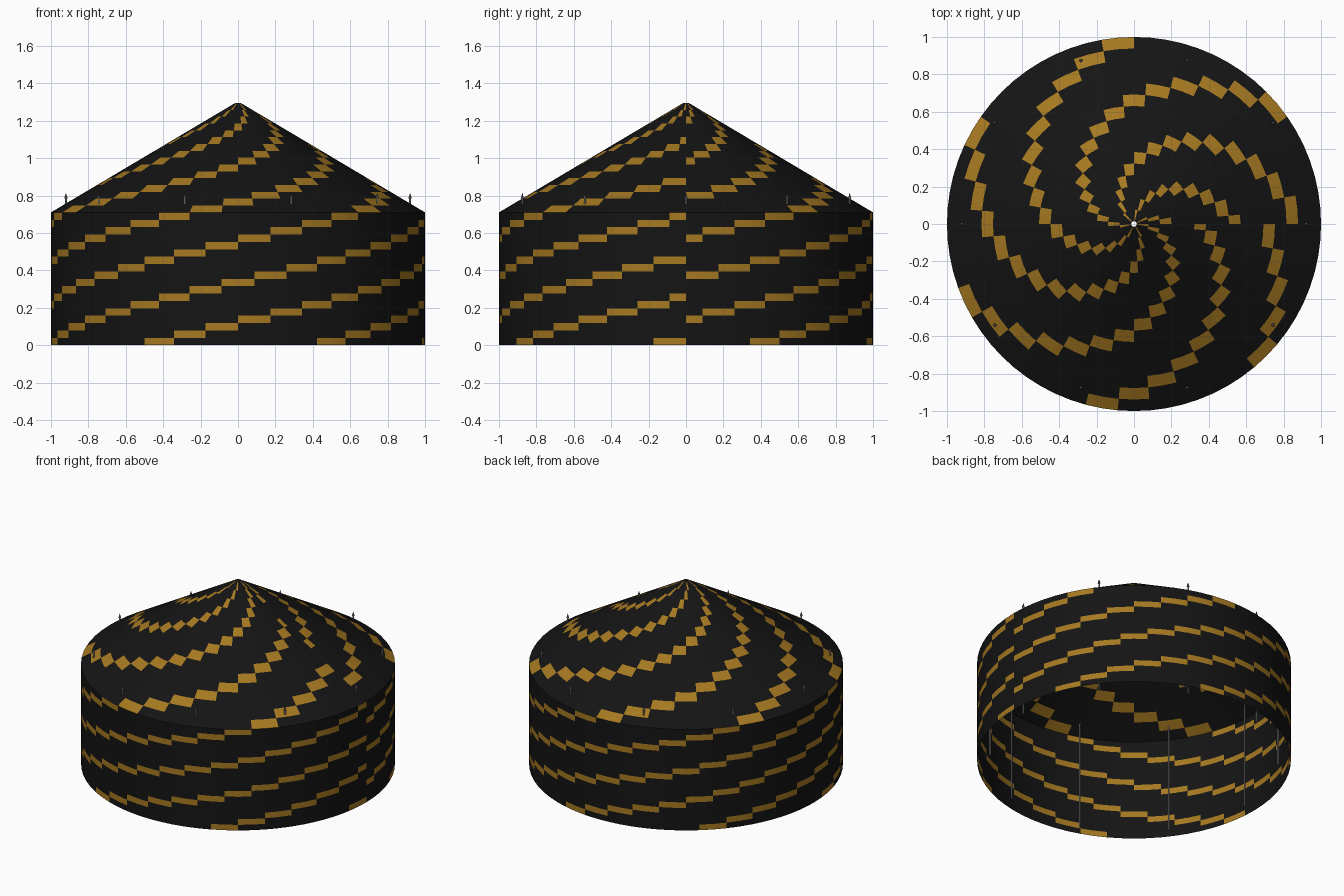
import bpy, bmesh
from math import cos, sin, pi, radians

if "Cube" in bpy.data.objects:
    bpy.data.objects.remove(bpy.data.objects["Cube"])

SEGS, WALL_ROWS, ROOF_ROWS = 72, 18, 16
EAVE_Z, TOP_Z, TOP_R = 0.71, 1.295, 0.015


def material(name, rgb):
    m = bpy.data.materials.new(name)
    m.diffuse_color = (*rgb, 1)
    m.use_nodes = True
    m.node_tree.nodes["Principled BSDF"].inputs["Base Color"].default_value = m.diffuse_color
    return m


black = material("black_canvas", (0.007, 0.007, 0.007))
gold = material("gold_canvas", (0.38, 0.19, 0.015))
pole_grey = material("pole_grey", (0.3, 0.3, 0.3))
tip_grey = material("tip_dark_grey", (0.06, 0.06, 0.06))


# Canvas sheet turned from straight rows; gold cells climb in a stepped spiral
def canvas(name, start, end, rows, first_row):
    bm = bmesh.new()
    rings = []
    for k in range(rows + 1):
        t = k / rows
        r = start[0] + (end[0] - start[0]) * t
        z = start[1] + (end[1] - start[1]) * t
        rings.append([bm.verts.new((r * cos(2 * pi * s / SEGS), r * sin(2 * pi * s / SEGS), z))
                      for s in range(SEGS)])
    for k in range(rows):
        for s in range(SEGS):
            n = (s + 1) % SEGS
            f = bm.faces.new((rings[k][s], rings[k][n], rings[k + 1][n], rings[k + 1][s]))
            f.material_index = int((s - 2 * (first_row + k)) % 11 in (4, 5))
            f.smooth = True
    me = bpy.data.meshes.new(name)
    bm.to_mesh(me)
    bm.free()
    me.materials.append(black)
    me.materials.append(gold)
    ob = bpy.data.objects.new(name, me)
    bpy.context.collection.objects.link(ob)


canvas("tent_wall", (1, 0), (1, EAVE_Z), WALL_ROWS, 0)
canvas("tent_roof", (1, EAVE_Z), (TOP_R, TOP_Z), ROOF_ROWS, WALL_ROWS)


# Upright part between two heights
def upright(name, x, y, z0, z1, r0, r1, mat):
    bpy.ops.mesh.primitive_cone_add(vertices=12, radius1=r0, radius2=r1, depth=z1 - z0,
                                    location=(x, y, (z0 + z1) / 2))
    ob = bpy.context.object
    ob.name = name
    ob.data.materials.append(mat)
    bpy.ops.object.shade_smooth_by_angle(angle=radians(40))


# Ring of poles piercing the roof, each with a pointed tip
for i in range(10):
    a = radians(36 * i)
    x, y = 0.92 * cos(a), 0.92 * sin(a)
    upright(f"pole_{i}", x, y, 0, 0.785, 0.005, 0.005, pole_grey)
    upright(f"pole_tip_{i}", x, y, 0.785, 0.815, 0.009, 0, tip_grey)
